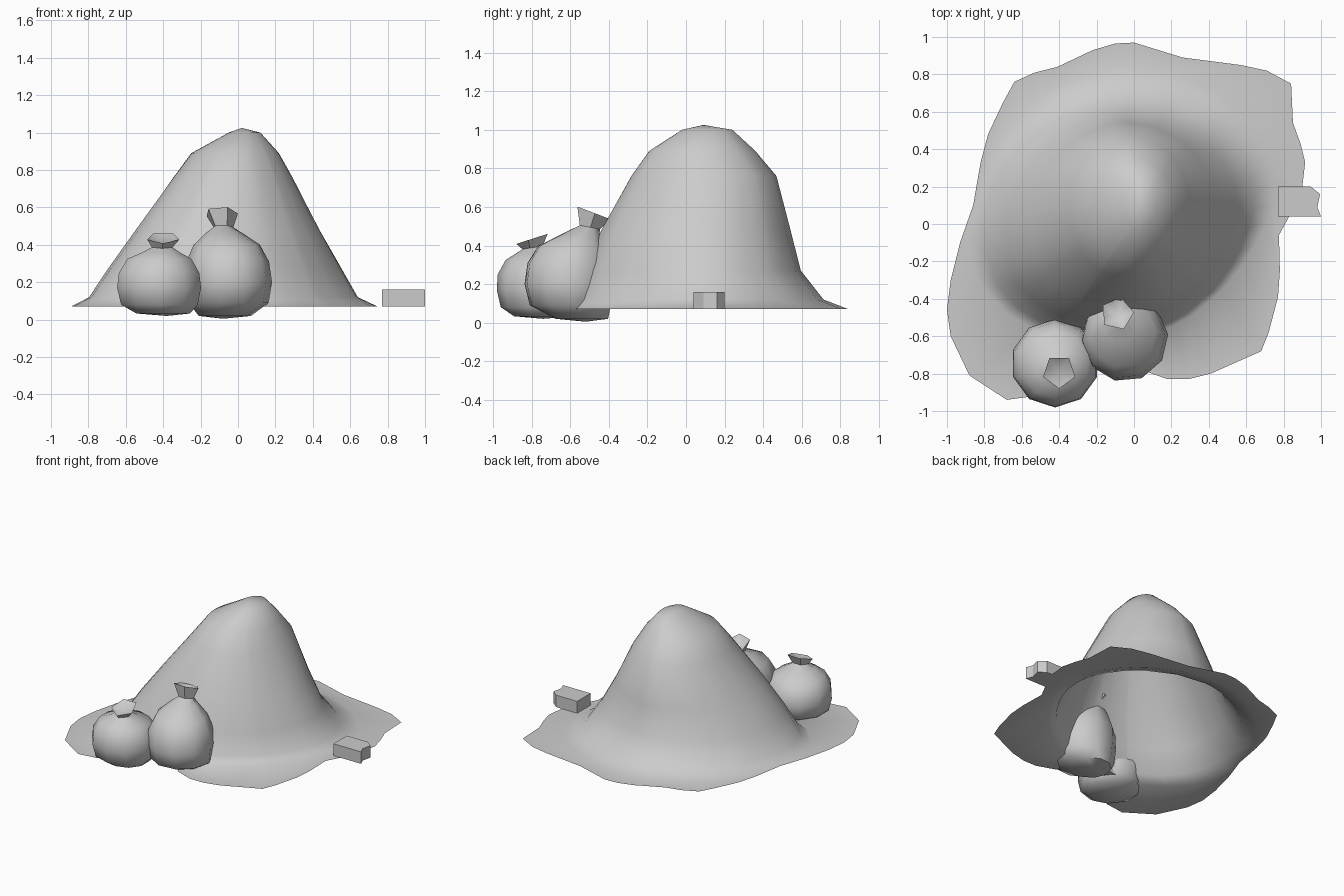
import bpy, bmesh, math

if "Cube" in bpy.data.objects:
    bpy.data.objects.remove(bpy.data.objects["Cube"])


def finish(name, bm, angle=None):
    bmesh.ops.recalc_face_normals(bm, faces=bm.faces)
    me = bpy.data.meshes.new(name)
    bm.to_mesh(me)
    bm.free()
    ob = bpy.data.objects.new(name, me)
    bpy.context.collection.objects.link(ob)
    if angle:
        bpy.ops.object.select_all(action='DESELECT')
        ob.select_set(True)
        bpy.context.view_layer.objects.active = ob
        bpy.ops.object.shade_smooth_by_angle(angle=math.radians(angle))
    return ob


def bridge(bm, a, b):
    n = len(a)
    for i in range(n):
        bm.faces.new((a[i], a[(i + 1) % n], b[(i + 1) % n], b[i]))


def cap(bm, ring, point):
    p = bm.verts.new(point)
    for i in range(len(ring)):
        bm.faces.new((ring[i], ring[(i + 1) % len(ring)], p))


def lobe(a, deg, power=4):
    return max(0, math.cos(a - math.radians(deg))) ** power


# Mound: flat ragged skirt (cut back behind the sacks) rising into a heap, open underneath
RIM = [(0, .97), (-.1, .965), (-.22, .93), (-.41, .84), (-.53, .81), (-.64, .76),
       (-.70, .65), (-.78, .48), (-.82, .33), (-.86, .10), (-.93, -.10), (-.98, -.30),
       (-1, -.46), (-.98, -.60), (-.88, -.81), (-.68, -.94), (-.53, -.92), (-.43, -.74),
       (-.20, -.60), (-.02, -.62), (.04, -.78), (.18, -.83), (.29, -.83), (.41, -.80),
       (.68, -.68), (.72, -.58), (.77, -.39), (.78, -.25), (.775, -.06), (.84, .06),
       (.90, .20), (.915, .33), (.89, .43), (.85, .54), (.84, .75), (.71, .82),
       (.57, .85), (.26, .89)]
# z, xmin, xmax, ymin, ymax of each level
LEVELS = [(.07, -.86, .77, -.59, .85), (.12, -.77, .66, -.56, .72),
          (.27, -.68, .57, -.51, .60), (.48, -.54, .445, -.43, .545),
          (.76, -.345, .295, -.28, .47), (.89, -.25, .22, -.19, .36),
          (1.0, -.05, .12, -.02, .24)]
C = (-.03, .08)
angles = [math.atan2(y - C[1], x - C[0]) for x, y in RIM]
bm = bmesh.new()
prev = [bm.verts.new((x, y, .07)) for x, y in RIM]
for z, x0, x1, y0, y1 in LEVELS:
    cx, cy, rx, ry = (x0 + x1) / 2, (y0 + y1) / 2, (x1 - x0) / 2, (y1 - y0) / 2
    ring = []
    for a, (px, py) in zip(angles, RIM):
        # low spur at the front left, hollows at front right and back left
        s = 1 + (1 - z) * (.16 * lobe(a, -135) - .10 * lobe(a, -32, 6) - .08 * lobe(a, 140))
        x, y = cx + rx * math.cos(a) * s, cy + ry * math.sin(a) * s
        k = min(1, .96 * math.hypot(px - C[0], py - C[1]) / math.hypot(x - C[0], y - C[1]))
        ring.append(bm.verts.new((C[0] + (x - C[0]) * k, C[1] + (y - C[1]) * k, z)))
    bridge(bm, prev, ring)
    prev = ring
cap(bm, prev, (.02, .09, 1.025))
finish("mound", bm, 70)


# Tied sacks: ten-sided leaning body, narrow neck, five-sided flared mouth
def sack(name, base, body, neck, mouth, tilt, turn):
    bm = bmesh.new()
    n, prev = 10, None
    rings = body + [neck, mouth]
    for k, (cx, cy, z, r) in enumerate(rings):
        slope = tilt if k == len(rings) - 1 else tilt * .5 if k == len(body) else 0
        ring = []
        for i in range(n):
            a = math.radians(turn) + i * math.tau / n
            s = r * (math.cos(math.pi / 5) if k >= len(body) and i % 2 else 1)
            ring.append(bm.verts.new((cx + s * math.cos(a), cy + s * math.sin(a),
                                      z + slope * s * math.sin(a))))
        if prev:
            bridge(bm, prev, ring)
        else:
            cap(bm, ring, base)
        prev = ring
    cap(bm, prev, (neck[0], neck[1], neck[2] + .015))
    finish(name, bm, 50)


sack("small_sack", (-.38, -.74, .02),
     [(-.40, -.74, .033, .15), (-.42, -.745, .08, .215), (-.422, -.745, .17, .236),
      (-.422, -.75, .25, .226), (-.42, -.755, .325, .18), (-.412, -.775, .36, .105)],
     (-.405, -.79, .39, .058), (-.40, -.79, .437, .09), .32, 54)
sack("large_sack", (-.08, -.52, .005),
     [(-.07, -.54, .02, .14), (-.05, -.60, .09, .215), (-.05, -.61, .20, .233),
      (-.055, -.605, .31, .222), (-.06, -.59, .40, .178), (-.075, -.54, .465, .095)],
     (-.08, -.50, .495, .055), (-.09, -.48, .57, .09), -.38, 5)

# Brick with a broken outer end
bm = bmesh.new()
plan = [(.77, .04), (1, .04), (.98, .09), (.995, .16), (.945, .20), (.77, .20)]
low = [bm.verts.new((x, y, .07)) for x, y in plan]
high = [bm.verts.new((x, y, .16)) for x, y in plan]
bridge(bm, low, high)
bm.faces.new(low)
bm.faces.new(high)
finish("broken_brick", bm)
